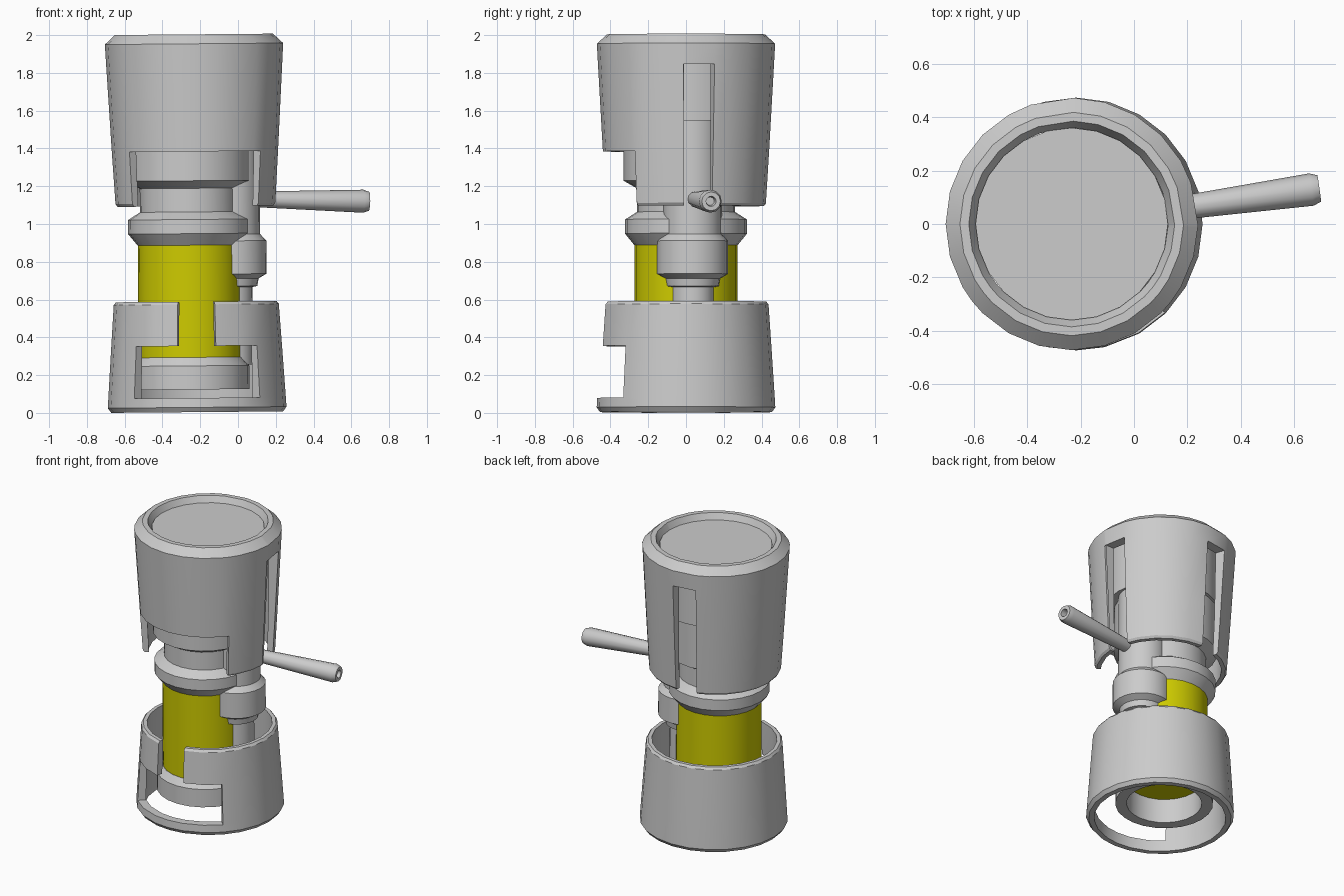
import bpy, bmesh
from math import radians, sin, cos, pi
from mathutils import Matrix, Vector

if "Cube" in bpy.data.objects:
    bpy.data.objects.remove(bpy.data.objects["Cube"])

TILT = Matrix.Translation((0, 0, 0.006)) @ Matrix.Rotation(radians(-0.5), 4, 'Y')  # slight lean


def finish(name, bm, mat=None):
    bmesh.ops.remove_doubles(bm, verts=bm.verts, dist=1e-5)
    bmesh.ops.recalc_face_normals(bm, faces=bm.faces)
    bm.transform(TILT)
    me = bpy.data.meshes.new(name)
    bm.to_mesh(me)
    bm.free()
    ob = bpy.data.objects.new(name, me)
    bpy.context.collection.objects.link(ob)
    if mat:
        me.materials.append(mat)
    return ob


def lathe(name, profile, matrix, n=24, mat=None):
    """Spin (radius, z) points around the local z axis."""
    bm = bmesh.new()
    rings = [[bm.verts.new(matrix @ Vector((r * cos(2 * pi * i / n), r * sin(2 * pi * i / n), z)))
              for i in range(n)] if r else [bm.verts.new(matrix @ Vector((0, 0, z)))]
             for r, z in profile]
    for a, b in zip(rings, rings[1:]):
        for i in range(n):
            j = (i + 1) % n
            quad = [a[i % len(a)], a[j % len(a)], b[j % len(b)], b[i % len(b)]]
            bm.faces.new(list(dict.fromkeys(quad)))
    return finish(name, bm, mat)


def shell(name, levels, cuts, x):
    """Thick round wall of (z, outer, inner) levels; cuts are (angle0, angle1, z0, z1)."""
    edges = [a for c in cuts for a in c[:2]]
    angles = sorted(edges + [a for a in range(0, 360, 15)
                             if all(abs((a - e + 180) % 360 - 180) > 4 for e in edges)])
    n, m = len(angles), len(levels) - 1
    bm = bmesh.new()

    def point(i, k, side):
        a = radians(angles[i % n])
        z, r = levels[k][0], levels[k][1 + side]
        return bm.verts.new((x + r * cos(a), r * sin(a), z))

    def solid(i, k):
        if not 0 <= k < m:
            return False
        i %= n
        a = (angles[i] + (angles[(i + 1) % n] - angles[i]) % 360 / 2) % 360
        z = (levels[k][0] + levels[k + 1][0]) / 2
        return not any(c[0] < a < c[1] and c[2] < z < c[3] for c in cuts)

    def face(*corners):
        bm.faces.new([point(*c) for c in corners])

    for i in range(n):
        for k in range(m):
            if not solid(i, k):
                continue
            for s in (0, 1):
                face((i, k, s), (i + 1, k, s), (i + 1, k + 1, s), (i, k + 1, s))
            for di, e in ((-1, i), (1, i + 1)):
                if not solid(i + di, k):
                    face((e, k, 0), (e, k + 1, 0), (e, k + 1, 1), (e, k, 1))
            for dk, e in ((-1, k), (1, k + 1)):
                if not solid(i, k + dk):
                    face((i, e, 0), (i + 1, e, 0), (i + 1, e, 1), (i, e, 1))
    return finish(name, bm)


yellow = bpy.data.materials.new("yellow")
yellow.diffuse_color = (0.62, 0.6, 0.0, 1)
yellow.use_nodes = True
yellow.node_tree.nodes["Principled BSDF"].inputs["Base Color"].default_value = yellow.diffuse_color

OUT_X = -0.216
outer = Matrix.Translation((OUT_X, 0, 0))
inner = Matrix.Translation((-0.25, 0, 0))
side = Matrix.Translation((-0.03, 0.035, 0))

# Base skirt with front window and slot
shell("base_skirt",
      [(0, .455, .42), (.025, .473, .42), (.075, .47, .415), (.35, .452, .41),
       (.57, .437, .40), (.585, .425, .40)],
      [(225, 315, .075, .35), (257, 283, .35, .6)], OUT_X)

# Top cap with front cutout and two guide slots
shell("top_cap",
      [(1.09, .412, .385), (1.105, .423, .385), (1.38, .44, .395), (1.84, .466, .40),
       (1.95, .472, .36), (2.0, .418, .385)],
      [(218, 322, 1.0, 1.38), (358.5, 360, 1.0, 1.84), (0, 19, 1.0, 1.84),
       (89, 109, 1.0, 1.84)], OUT_X)
lathe("cap_core", [(0, 1.96), (.36, 1.96), (.36, 1.54), (0, 1.54)], outer)

# Inner canister: hollow foot, yellow tank, collar and head
lathe("canister_foot", [(0, .31), (.24, .31), (.24, .12), (.312, .12), (.312, .245),
                        (.275, .29), (.26, .29)], inner)
lathe("tank", [(0, .29), (.273, .29), (.273, .885), (0, .885)], inner, mat=yellow)
lathe("collar_and_head", [(0, .88), (.27, .88), (.323, .945), (.323, 1.02), (.26, 1.06),
                          (.26, 1.185), (.33, 1.225), (.33, 1.545), (0, 1.545)], inner)

# Side valve tube
lathe("valve_tube", [(0, .25), (.113, .25), (.113, .66), (.138, .665), (.145, .705),
                     (.188, .73), (.188, .905), (.155, .94), (.155, 1.54), (0, 1.54)], side)

# Lever handle with recessed tip
start, end = Vector((.06, .043, 1.125)), Vector((.703, .133, 1.108))
L = (end - start).length
aim = Matrix.Translation(start) @ (end - start).to_track_quat('Z', 'Y').to_matrix().to_4x4()
lathe("lever", [(0, 0), (.04, 0), (.061, L - .03), (.05, L), (.027, L), (.022, L - .04),
                (0, L - .04)], aim, n=12)

# Smooth shading with sharp edges
bpy.ops.object.select_all(action='SELECT')
bpy.context.view_layer.objects.active = bpy.data.objects["tank"]
bpy.ops.object.shade_smooth_by_angle(angle=radians(30))
